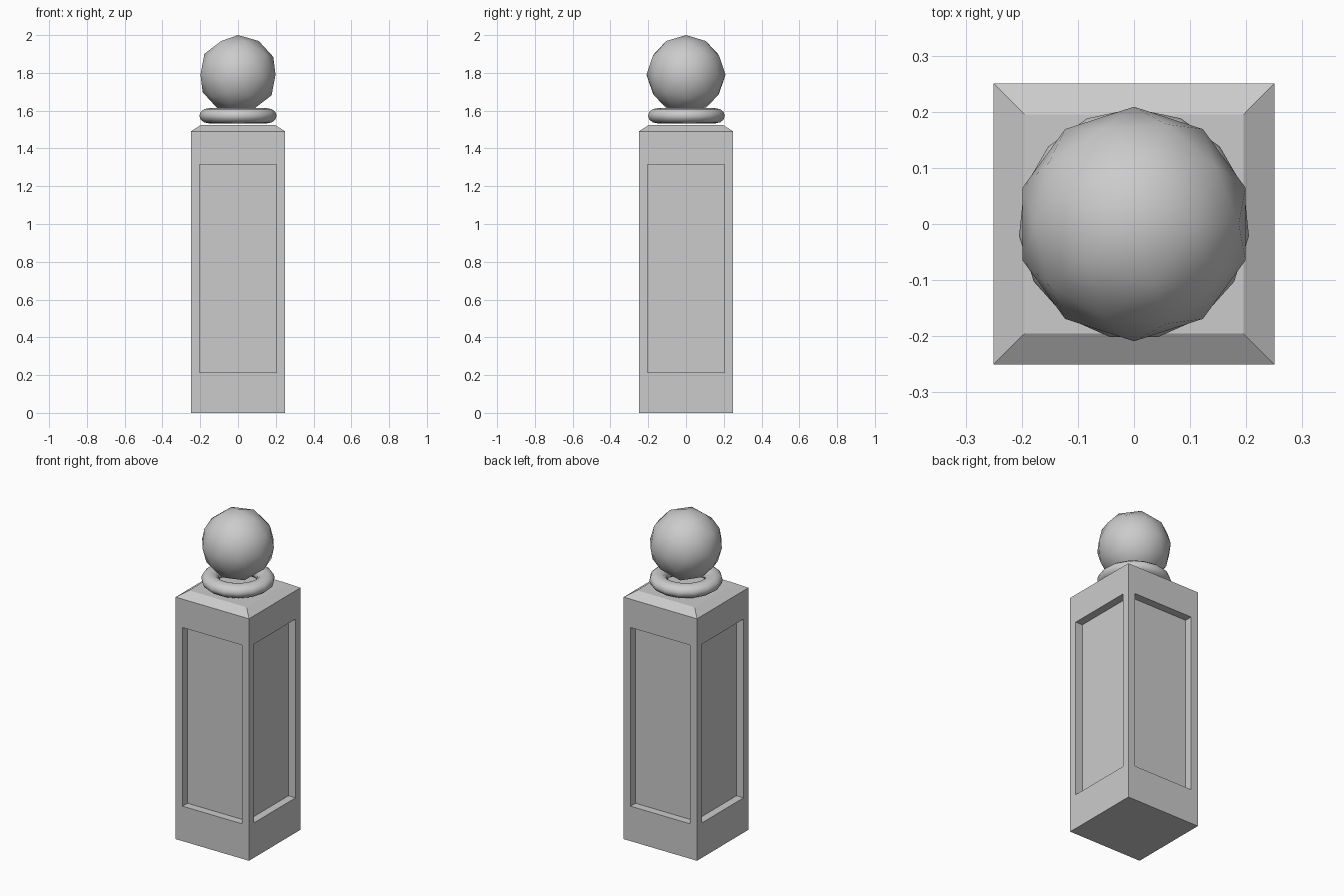
import bpy, bmesh, math

if "Cube" in bpy.data.objects:
    bpy.data.objects.remove(bpy.data.objects["Cube"])

# Square post with recessed panels on four sides and a chamfered cap
HALF, BODY_TOP, CAP_TOP = 0.25, 1.49, 1.525
PANEL_LOW, PANEL_HIGH, BORDER, DEPTH = 0.215, 1.315, 0.067, 0.048

bm = bmesh.new()
bmesh.ops.create_cube(bm, size=1)
for v in bm.verts:
    v.co = (v.co.x * 2 * HALF, v.co.y * 2 * HALF, (v.co.z + 0.5) * BODY_TOP)
bm.normal_update()
sides = [f for f in bm.faces if abs(f.normal.z) < 0.5]
top = next(f for f in bm.faces if f.normal.z > 0.5)

# Cap: inset the top face and raise it
bmesh.ops.inset_region(bm, faces=[top], thickness=0.077)
for v in top.verts:
    v.co.z = CAP_TOP

# Panels: inset each side, set the heights, then push straight in
bmesh.ops.inset_individual(bm, faces=sides, thickness=BORDER)
for f in sides:
    for v in f.verts:
        v.co.z = PANEL_HIGH if v.co.z > 0.75 else PANEL_LOW
bm.normal_update()
pushed = bmesh.ops.extrude_discrete_faces(bm, faces=sides)["faces"]
for f in pushed:
    f.normal_update()
    bmesh.ops.translate(bm, verts=f.verts[:], vec=f.normal * -DEPTH)
bmesh.ops.recalc_face_normals(bm, faces=bm.faces[:])

mesh = bpy.data.meshes.new("post")
bm.to_mesh(mesh)
bm.free()
bpy.context.collection.objects.link(bpy.data.objects.new("post", mesh))

# Flattened collar ring under the ball
bpy.ops.mesh.primitive_torus_add(major_segments=15, minor_segments=12,
                                 major_radius=0.156, minor_radius=0.05,
                                 location=(0, 0, 1.573), rotation=(0, 0, math.pi / 2))
collar = bpy.context.object
collar.name = "collar_ring"
collar.scale.z = 0.8
bpy.ops.object.shade_smooth()

# Faceted-outline ball finial, smooth shaded
bpy.ops.mesh.primitive_ico_sphere_add(subdivisions=2, radius=0.209, location=(0, 0, 1.791))
ball = bpy.context.object
ball.name = "ball_finial"
bpy.ops.object.shade_smooth()
